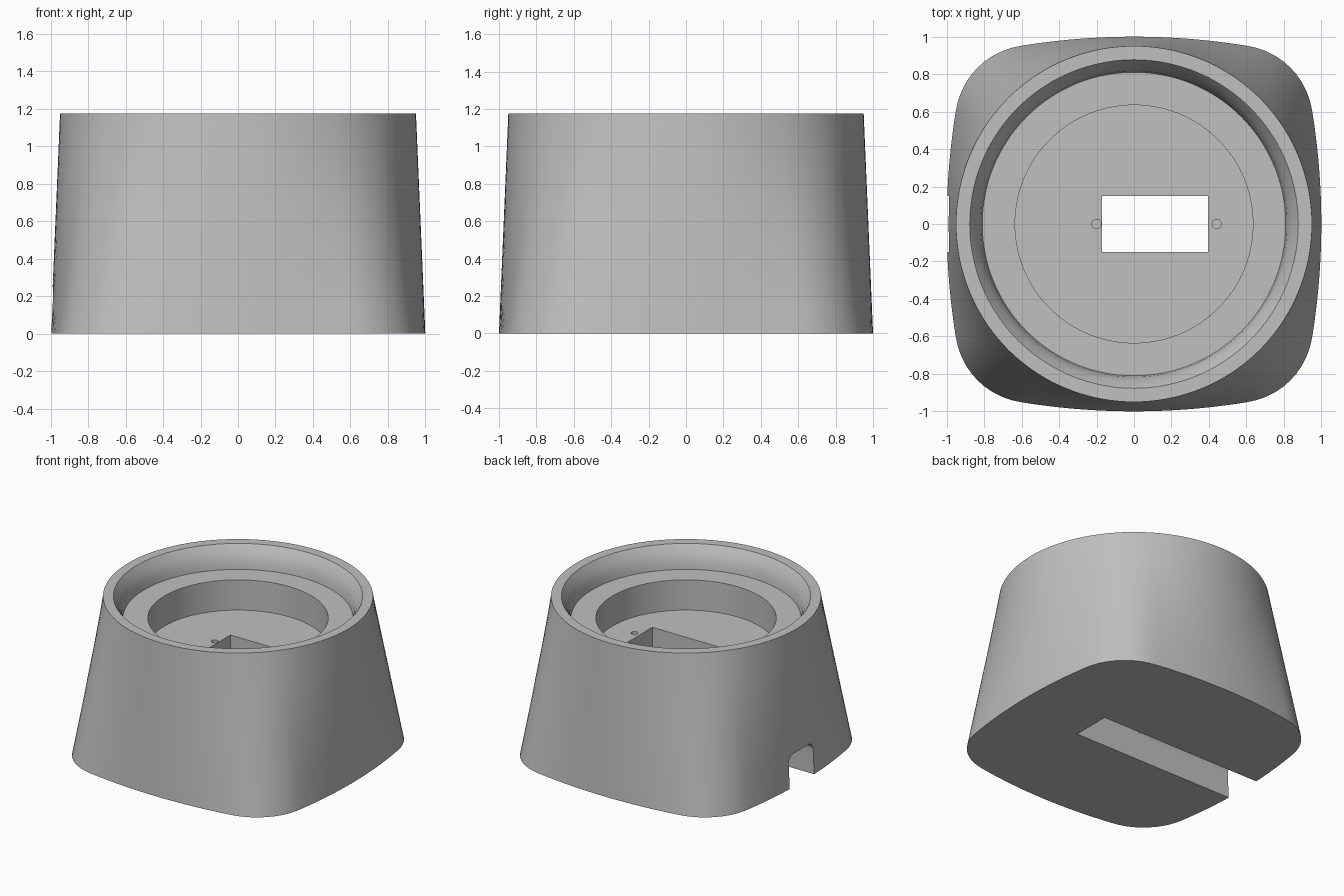
import bpy, bmesh, math
from mathutils import Vector

cube = bpy.data.objects.get("Cube")
if cube:
    bpy.data.objects.remove(cube, do_unlink=True)

SEGMENTS = 144
HEIGHT = 1.175

grey = bpy.data.materials.new("plain grey")
grey.use_nodes = True
colour = (0.53, 0.53, 0.53, 1)
grey.diffuse_color = colour
grey.node_tree.nodes["Principled BSDF"].inputs["Base Color"].default_value = colour


def make_object(name, bm):
    bmesh.ops.recalc_face_normals(bm, faces=bm.faces)
    mesh = bpy.data.meshes.new(name)
    bm.to_mesh(mesh)
    bm.free()
    mesh.materials.append(grey)
    obj = bpy.data.objects.new(name, mesh)
    bpy.context.collection.objects.link(obj)
    return obj


def loft(bm, rings):
    """Skin a stack of equal point rings and close both ends."""
    loops = [[bm.verts.new(p) for p in ring] for ring in rings]
    for low, high in zip(loops, loops[1:]):
        for i in range(len(low)):
            j = (i + 1) % len(low)
            bm.faces.new((low[i], low[j], high[j], high[i]))
    bm.faces.new(loops[0])
    bm.faces.new(loops[-1])


def base_radius(angle):
    """Polar radius of a square with bowed sides and round corners."""
    a = angle % (math.pi / 2)
    a = min(a, math.pi / 2 - a)                # fold into one eighth
    if a < math.atan2(0.61, 0.95):
        centre, radius = Vector((-2.75, 0)), 3.75
    else:
        centre, radius = Vector((0.545, 0.545)), 0.41
    along = centre.dot(Vector((math.cos(a), math.sin(a))))
    return along + math.sqrt(along ** 2 - centre.length_squared + radius ** 2)


def ring(radius_at, z):
    angles = [math.tau * i / SEGMENTS for i in range(SEGMENTS)]
    return [(radius_at(a) * math.cos(a), radius_at(a) * math.sin(a), z) for a in angles]


# Body: bowed square base rising to a round rim, then stepping down inside
rings = []
for step in range(7):
    t = step / 6
    rings.append(ring(lambda a: base_radius(a) * (1 - t) + 0.95 * t, HEIGHT * t))
for r, z in [(0.877, HEIGHT), (0.84, 1.12), (0.817, 1.06), (0.81, 1.005),
             (0.635, 1.005), (0.635, 0.77)]:
    rings.append(ring(lambda a: r, z))
bm = bmesh.new()
loft(bm, rings)
body = make_object("base_body", bm)


def box_cutter(name, low, high):
    bm = bmesh.new()
    corners = [(low[0], low[1]), (high[0], low[1]), (high[0], high[1]), (low[0], high[1])]
    loft(bm, [[(x, y, z) for x, y in corners] for z in (low[2], high[2])])
    return make_object(name, bm)


# Cable slot: round-topped channel open at the underside and one side
def slot_cutter():
    half, top, fillet = 0.15, 0.25, 0.06
    profile = [(-half, -0.1), (half, -0.1)]
    for side, start in ((1, 0), (-1, math.pi / 2)):
        for i in range(9):
            a = start + math.pi / 2 * i / 8
            profile.append((side * (half - fillet) + fillet * math.cos(a),
                            top - fillet + fillet * math.sin(a)))
    bm = bmesh.new()
    loft(bm, [[(x, y, z) for y, z in profile] for x in (-1.2, 0.395)])
    return make_object("slot_cutter", bm)


# Blind screw hole in the well floor
def screw_cutter(x):
    bm = bmesh.new()
    angles = [math.tau * i / 24 for i in range(24)]
    loft(bm, [[(x + 0.025 * math.cos(a), 0.025 * math.sin(a), z) for a in angles]
              for z in (0.55, 0.85)])
    return make_object("screw_cutter", bm)


cutters = [slot_cutter(),
           box_cutter("window_cutter", (-0.17, -0.15, -0.1), (0.395, 0.15, 0.9)),
           screw_cutter(-0.2), screw_cutter(0.443)]

bpy.ops.object.select_all(action="DESELECT")
body.select_set(True)
bpy.context.view_layer.objects.active = body
for cutter in cutters:
    cutter.hide_render = True
    cut = body.modifiers.new(cutter.name, "BOOLEAN")
    cut.operation = "DIFFERENCE"
    cut.solver = "EXACT"
    cut.object = cutter
    bpy.ops.object.modifier_apply(modifier=cut.name)
for cutter in cutters:
    bpy.data.objects.remove(cutter, do_unlink=True)

bpy.ops.object.shade_smooth_by_angle(angle=math.radians(30))
